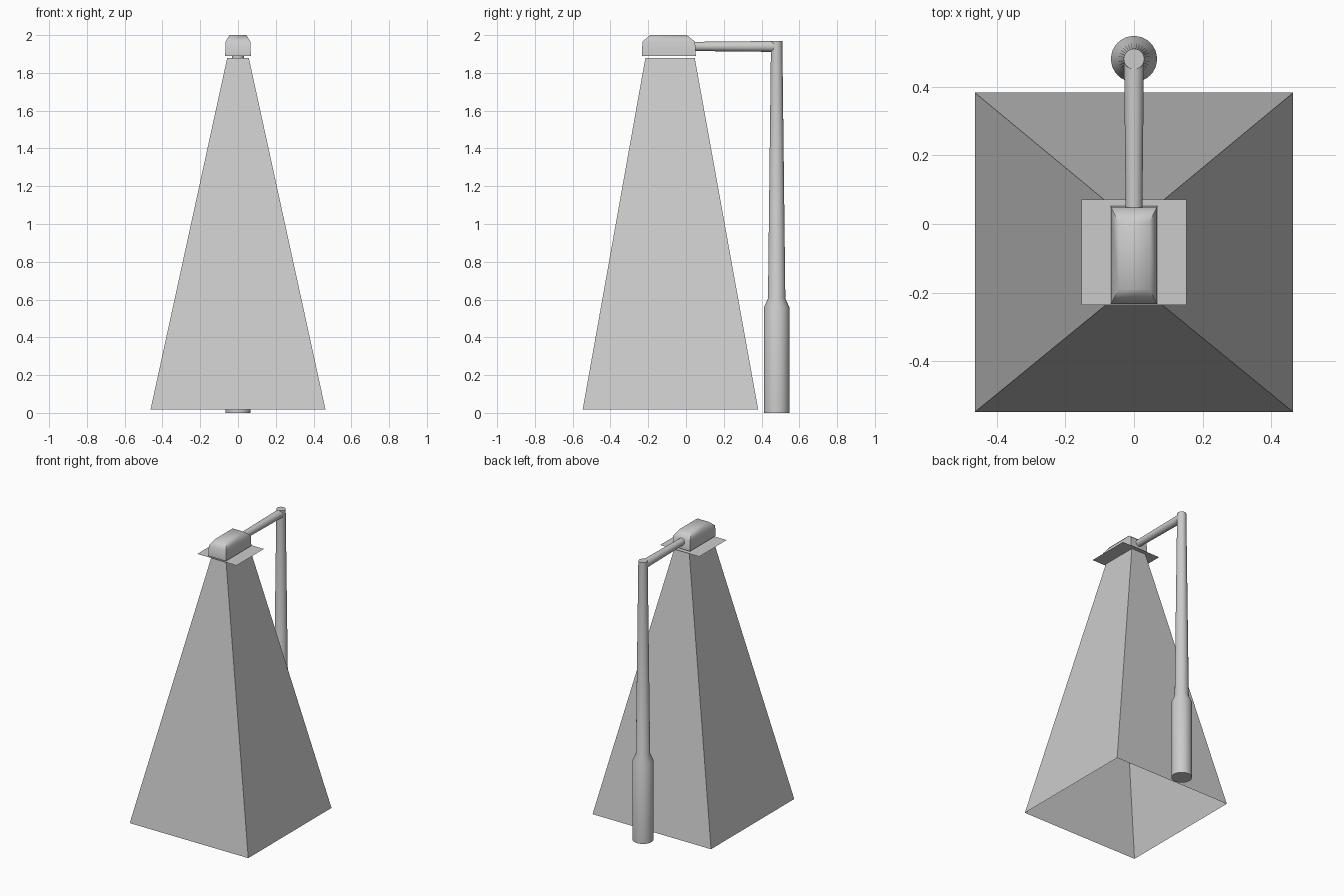
import bpy, math
from mathutils import Matrix, Vector

if "Cube" in bpy.data.objects:
    bpy.data.objects.remove(bpy.data.objects["Cube"])

def make(name, verts, faces, smooth=None):
    me = bpy.data.meshes.new(name)
    me.from_pydata(verts, [], faces)
    ob = bpy.data.objects.new(name, me)
    bpy.context.collection.objects.link(ob)
    if smooth is not None:
        bpy.ops.object.select_all(action='DESELECT')
        ob.select_set(True)
        bpy.context.view_layer.objects.active = ob
        bpy.ops.object.shade_smooth_by_angle(angle=math.radians(smooth))
    return ob

def loft(name, rings, caps="both", smooth=None):
    """Skin equal-length closed rings, optionally capping the ends."""
    n = len(rings[0])
    verts = [v for r in rings for v in r]
    faces = [(k*n+i, k*n+(i+1) % n, (k+1)*n+(i+1) % n, (k+1)*n+i)
             for k in range(len(rings)-1) for i in range(n)]
    if caps == "both":
        faces.append(tuple(reversed(range(n))))
        faces.append(tuple(range(len(verts)-n, len(verts))))
    return make(name, verts, faces, smooth)

def circle(r, z, n=32, mat=Matrix()):
    return [mat @ Vector((r*math.cos(2*math.pi*i/n), r*math.sin(2*math.pi*i/n), z))
            for i in range(n)]

def rect(hx, y0, y1, z):
    return [(-hx, y0, z), (hx, y0, z), (hx, y1, z), (-hx, y1, z)]

POLE_Y = 0.48

# Pole: thick base, short shoulder, long taper
at_pole = Matrix.Translation((0, POLE_Y, 0))
profile = [(0.067, 0), (0.067, 0.56), (0.046, 0.605), (0.03, 1.97)]
loft("pole", [circle(r, z, mat=at_pole) for r, z in profile], smooth=40)

# Arm: tapered tube running forward from the pole into the lamp head
forward = Matrix.Translation((0, POLE_Y, 1.94)) @ Matrix.Rotation(math.pi/2, 4, 'X')
loft("arm", [circle(0.029, 0, mat=forward), circle(0.024, 0.46, mat=forward)], smooth=40)

# Lamp head: box with a sloped top
loft("lamp_head", [rect(0.068, -0.233, 0.052, 1.89),
                   rect(0.066, -0.231, 0.048, 1.965),
                   rect(0.045, -0.19, 0.005, 2.0)], smooth=60)

# Glow plane: flat sheet just under the head
make("glow_plane", rect(0.153, -0.235, 0.071, 1.883), [(0, 1, 2, 3)])

# Light beam: open four-sided shell spreading to the ground
loft("light_beam", [rect(0.463, -0.547, 0.382, 0.018),
                    rect(0.057, -0.215, 0.046, 1.88)], caps="none")
